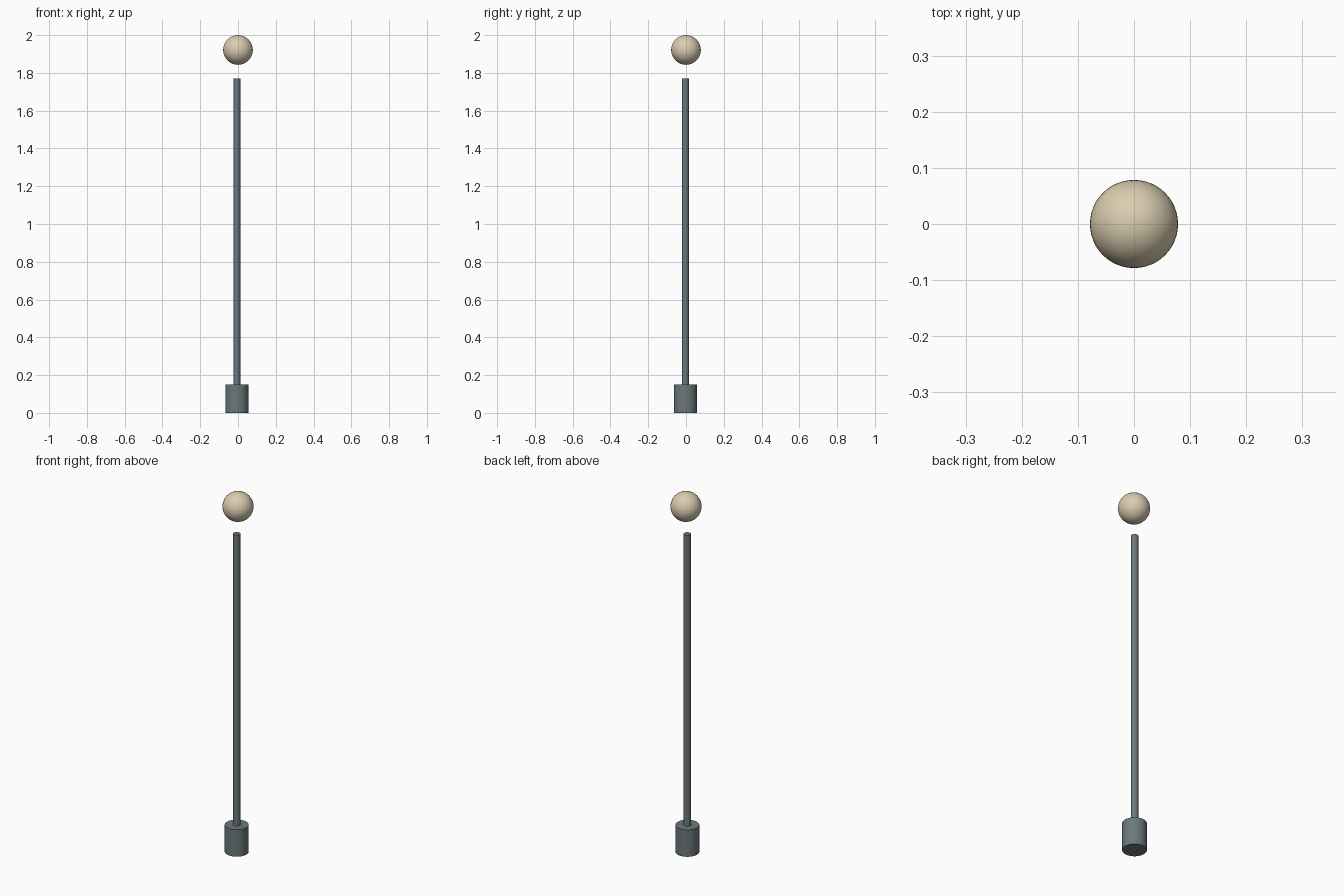
import bpy
import math

if "Cube" in bpy.data.objects:
    bpy.data.objects.remove(bpy.data.objects["Cube"])

# Staff axis sits very slightly off the ball's centre
AX, AY = -0.006, -0.003


def material(name, rgb):
    mat = bpy.data.materials.new(name)
    mat.diffuse_color = (*rgb, 1.0)
    mat.use_nodes = True
    mat.node_tree.nodes["Principled BSDF"].inputs["Base Color"].default_value = mat.diffuse_color
    return mat


def finish(name, mat):
    obj = bpy.context.object
    obj.name = name
    obj.data.materials.append(mat)
    bpy.ops.object.shade_smooth_by_angle(angle=math.radians(30))
    return obj


def cylinder(name, radius, z0, z1, mat):
    bpy.ops.mesh.primitive_cylinder_add(
        vertices=32, radius=radius, depth=z1 - z0,
        location=(AX, AY, (z0 + z1) / 2))
    return finish(name, mat)


metal = material("slate_metal", (0.15, 0.19, 0.205))
cream = material("cream", (0.70, 0.61, 0.43))

# Base and pole
cylinder("base", 0.0605, 0.0, 0.15, metal)
cylinder("pole", 0.0185, 0.15, 1.77, metal)

# Floating ball
R = 0.0785
bpy.ops.mesh.primitive_uv_sphere_add(
    segments=48, ring_count=24, radius=R, location=(0, 0, 2.0 - R))
finish("ball", cream)
